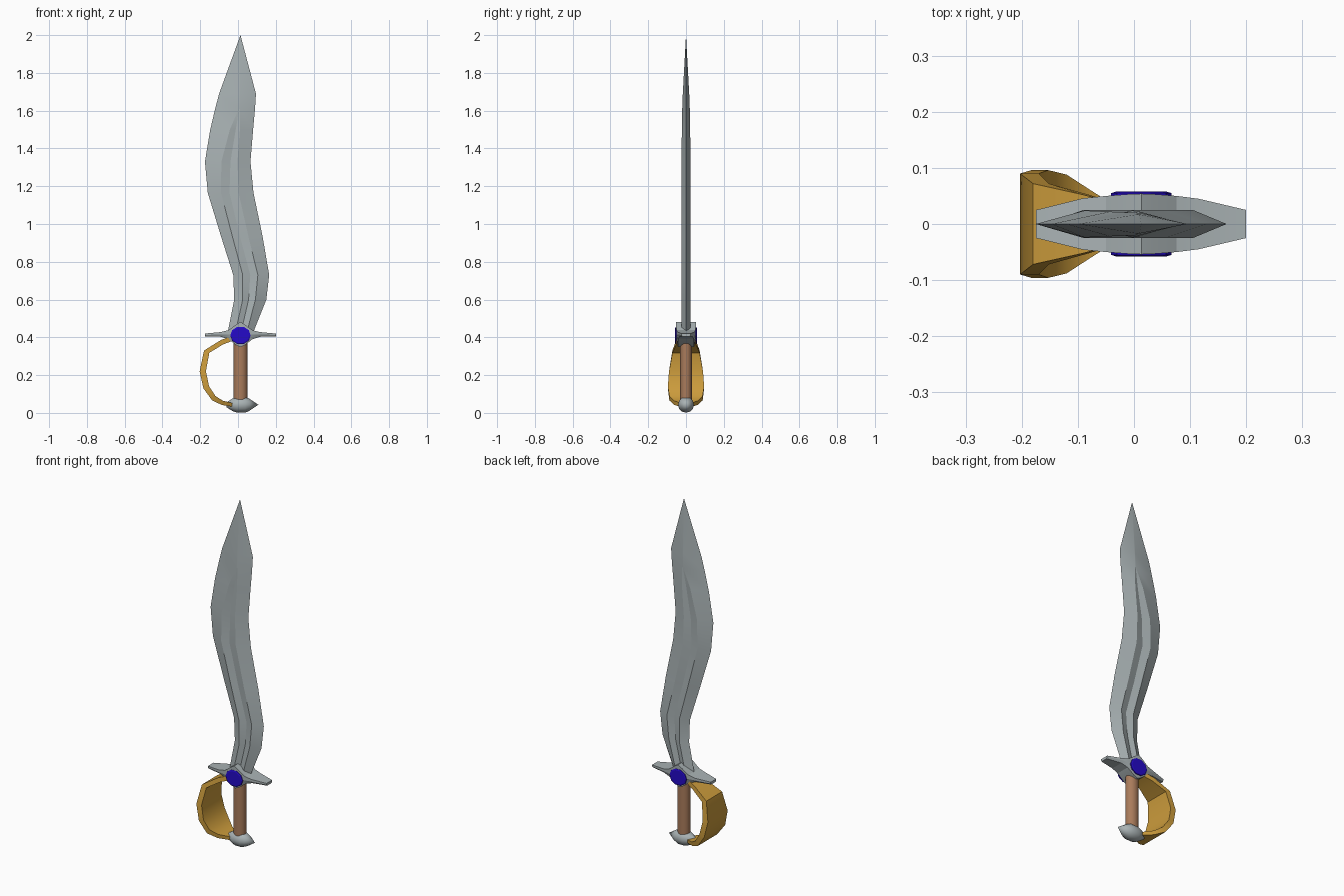
import bpy, bmesh, math

cube = bpy.data.objects.get("Cube")
if cube:
    bpy.data.objects.remove(cube, do_unlink=True)

CX = 0.013  # axis of the grip


def material(name, rgb):
    m = bpy.data.materials.new(name)
    m.use_nodes = True
    m.diffuse_color = (*rgb, 1)
    node = next(n for n in m.node_tree.nodes if n.type == 'BSDF_PRINCIPLED')
    node.inputs["Base Color"].default_value = (*rgb, 1)
    return m


steel = material("steel grey", (0.40, 0.45, 0.46))
gold = material("gold", (0.60, 0.33, 0.045))
leather = material("brown grip", (0.40, 0.20, 0.105))
blue = material("gem blue", (0.018, 0.003, 0.58))


def loft(name, rings, mat, smooth_angle=None):
    """Skin closed rings of equal length and cap both ends."""
    bm = bmesh.new()
    loops = [[bm.verts.new(p) for p in ring] for ring in rings]
    for a, b in zip(loops, loops[1:]):
        for i in range(len(a)):
            j = (i + 1) % len(a)
            bm.faces.new((a[i], a[j], b[j], b[i]))
    bm.faces.new(loops[0])
    bm.faces.new(loops[-1])
    bmesh.ops.remove_doubles(bm, verts=bm.verts, dist=0.0002)
    bmesh.ops.recalc_face_normals(bm, faces=bm.faces)
    me = bpy.data.meshes.new(name)
    bm.to_mesh(me)
    bm.free()
    ob = bpy.data.objects.new(name, me)
    bpy.context.collection.objects.link(ob)
    me.materials.append(mat)
    if smooth_angle:
        bpy.ops.object.select_all(action='DESELECT')
        ob.select_set(True)
        bpy.context.view_layer.objects.active = ob
        bpy.ops.object.shade_smooth_by_angle(angle=math.radians(smooth_angle))
    return ob


def circle(n, start=0.0):
    return [(math.cos(start + math.tau * i / n), math.sin(start + math.tau * i / n))
            for i in range(n)]


# Blade: z, left edge, left ridge, groove floor, right ridge, right edge, ridge y, floor y
stations = [
    (0.40, -0.06, -0.02, 0.01, 0.04, 0.07, 0.025, 0.014),
    (0.60, -0.02, 0.025, 0.056, 0.092, 0.15, 0.025, 0.014),
    (0.73, -0.025, 0.025, 0.065, 0.105, 0.165, 0.025, 0.014),
    (0.935, -0.09, -0.03, 0.01, 0.055, 0.13, 0.025, 0.014),
    (1.165, -0.16, -0.09, -0.045, 0.003, 0.082, 0.025, 0.014),
    (1.33, -0.175, -0.088, -0.04, -0.003, 0.066, 0.024, 0.014),
    (1.50, -0.147, -0.043, -0.012, 0.010, 0.08, 0.022, 0.015),
    (1.61, -0.121, 0.004, 0.006, 0.010, 0.09, 0.02, 0.02),
    (1.69, -0.10, 0.006, 0.008, 0.010, 0.095, 0.017, 0.017),
    (2.00, CX, CX, CX, CX, CX, 0, 0),
]
rings = []
for z, l, rl, mid, rr, r, yr, yf in stations:
    side = [(rl, yr), (mid, yf), (rr, yr)]
    section = [(l, 0)] + side + [(r, 0)] + [(x, -y) for x, y in reversed(side)]
    rings.append([(x, y, z) for x, y in section])
loft("blade", rings, steel, 15)

# Cross guard: x, half depth, bottom, top
guard = [
    (-0.175, 0.025, 0.405, 0.42), (-0.09, 0.046, 0.403, 0.428),
    (-0.05, 0.05, 0.39, 0.438), (-0.012, 0.053, 0.36, 0.466),
    (CX, 0.054, 0.348, 0.482), (0.038, 0.053, 0.36, 0.466),
    (0.076, 0.05, 0.39, 0.438), (0.115, 0.045, 0.403, 0.428),
    (0.20, 0.025, 0.405, 0.42),
]
loft("cross_guard", [[(x, -y * 0.8, lo), (x, -y, lo + (hi - lo) * 0.5), (x, -y, hi),
                      (x, y, hi), (x, y, lo + (hi - lo) * 0.5), (x, y * 0.8, lo)]
                     for x, y, lo, hi in guard], steel, 15)

# Gems on both faces of the guard
for name, s in (("front_gem", -1), ("back_gem", 1)):
    loft(name, [[(CX + 0.054 * k * u, s * y, 0.41 + 0.048 * k * v)
                 for u, v in circle(10)]
                for y, k in ((0.049, 1), (0.055, 1), (0.0575, 0.85))], blue)

# Grip
loft("grip", [[(CX + 0.036 * u, 0.031 * v, z) for u, v in circle(16)]
              for z in (0.07, 0.38)], leather, 40)

# Pommel: turned about the x axis
pommel = [(-0.062, 0.012), (-0.028, 0.034), (-0.005, 0.042), (0.038, 0.042),
          (0.06, 0.032), (0.108, 0)]
loft("pommel", [[(x, r * u, 0.043 + r * v) for u, v in circle(12)]
                for x, r in pommel], steel, 30)

# Knuckle guard: outer x, z, inner x, z, half width
band = [
    (-0.02, 0.41, -0.02, 0.385, 0.034), (-0.09, 0.386, -0.08, 0.362, 0.052),
    (-0.18, 0.33, -0.152, 0.318, 0.072), (-0.203, 0.22, -0.17, 0.22, 0.09),
    (-0.183, 0.13, -0.153, 0.14, 0.096), (-0.137, 0.066, -0.12, 0.09, 0.088),
    (-0.085, 0.042, -0.08, 0.064, 0.062), (-0.03, 0.033, -0.03, 0.052, 0.03),
]
loft("knuckle_guard", [[(xo, -w, zo), (xo, w, zo), (xi, w, zi), (xi, -w, zi)]
                       for xo, zo, xi, zi, w in band], gold, 40)
